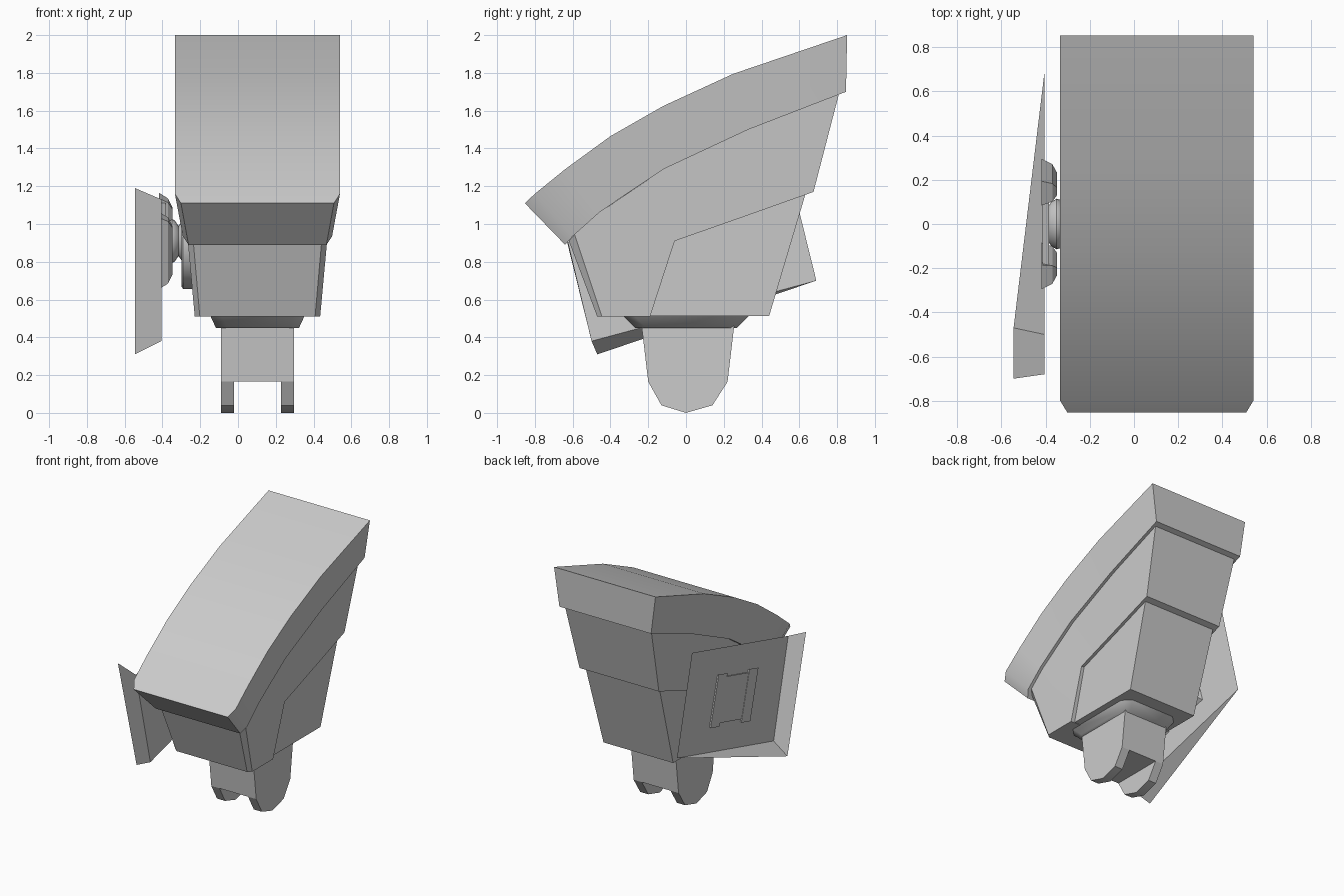
import bpy, bmesh, math
from mathutils import Vector, Matrix

old = bpy.data.objects.get("Cube")
if old:
    bpy.data.objects.remove(old)

grey = bpy.data.materials.new("light_grey")
grey.use_nodes = True
grey.diffuse_color = (0.6, 0.6, 0.6, 1)
grey.node_tree.nodes["Principled BSDF"].inputs["Base Color"].default_value = grey.diffuse_color

CX = 0.103                      # centre line of the housing
CLIP = Vector((0, 0, 0.91))     # centre of the side mount
TILT = Matrix.Rotation(math.radians(15), 4, 'X')


def build(name, verts, faces, angle=30, solid=True):
    """Mesh object from points and faces, smooth below the given angle."""
    mesh = bpy.data.meshes.new(name)
    mesh.from_pydata(verts, [], faces)
    if solid:
        bm = bmesh.new()
        bm.from_mesh(mesh)
        bmesh.ops.recalc_face_normals(bm, faces=bm.faces)
        bm.to_mesh(mesh)
        bm.free()
    mesh.materials.append(grey)
    ob = bpy.data.objects.new(name, mesh)
    bpy.context.collection.objects.link(ob)
    bpy.ops.object.select_all(action='DESELECT')
    ob.select_set(True)
    bpy.context.view_layer.objects.active = ob
    bpy.ops.object.shade_smooth_by_angle(angle=math.radians(angle))
    return ob


def loft(name, rings, angle=30):
    """Closed skin through rings of equal point count."""
    n = len(rings[0])
    faces = [tuple(range(n)), tuple(range((len(rings) - 1) * n, len(rings) * n))]
    for r in range(len(rings) - 1):
        for i in range(n):
            j = (i + 1) % n
            faces.append((r * n + i, r * n + j, r * n + n + j, r * n + n + i))
    return build(name, [p for ring in rings for p in ring], faces, angle)


def housing(name, stations):
    """Tapered shell: each station is top (y, z, half width), bottom (y, z, half width)."""
    rings = [[(CX - a, y, z), (CX + a, y, z), (CX + b, v, w), (CX - b, v, w)]
             for (y, z, a), (v, w, b) in stations]
    return loft(name, rings)


# Curved top cover with chamfered front corners
housing("top_cover", [
    ((-0.853, 1.11, 0.405), (-0.64, 0.89, 0.365)),
    ((-0.80, 1.16, 0.437), (-0.60, 0.935, 0.395)),
    ((-0.64, 1.29, 0.437), (-0.46, 1.06, 0.395)),
    ((-0.40, 1.465, 0.437), (-0.30, 1.17, 0.395)),
    ((-0.12, 1.625, 0.437), (-0.12, 1.29, 0.395)),
    ((0.25, 1.795, 0.437), (0.33, 1.50, 0.395)),
    ((0.853, 2.0, 0.437), (0.847, 1.70, 0.395))])

# Middle housing
housing("middle_housing", [
    ((-0.62, 0.91, 0.34), (-0.47, 0.51, 0.305)),
    ((-0.59, 0.945, 0.372), (-0.445, 0.51, 0.332)),
    ((-0.46, 1.06, 0.372), (-0.19, 0.51, 0.332)),
    ((-0.12, 1.29, 0.372), (-0.06, 0.91, 0.342)),
    ((0.33, 1.50, 0.372), (0.31, 1.04, 0.342)),
    ((0.81, 1.69, 0.372), (0.675, 1.17, 0.342))])

# Recessed lower housing
housing("lower_housing", [
    ((-0.12, 0.96, 0.32), (-0.25, 0.512, 0.30)),
    ((0.645, 1.20, 0.32), (0.44, 0.512, 0.30))])


# Collar with clipped corners
def collar_ring(hx, hy, z, c=0.06):
    return [(CX + x, y, z) for x, y in (
        (-hx + c, -hy), (hx - c, -hy), (hx, -hy + c), (hx, hy - c),
        (hx - c, hy), (-hx + c, hy), (-hx, hy - c), (-hx, -hy + c))]


loft("collar", [collar_ring(0.25, 0.335, 0.515), collar_ring(0.22, 0.27, 0.45)], 50)

# Forked foot: solid block above two rounded lugs
left, right = -0.09, 0.297
lug = [(-0.2, 0.165), (-0.13, 0.04), (0, 0), (0.14, 0.04), (0.22, 0.165)]
block = [(-0.235, 0.46), (-0.2, 0.165), (0.22, 0.165), (0.255, 0.46)]


def slab(name, outline, x0, x1, angle=40):
    return loft(name, [[(x, y, z) for y, z in outline] for x in (x0, x1)], angle)


slab("foot_block", block, left, right)
slab("right_lug", lug, left, left + 0.07)
slab("left_lug", lug, right - 0.07, right)

# Side panel: flat sheet with a front lip and a tapering bottom lip
inner, outer = -0.405, -0.545
build("side_panel", [
    (inner, -0.50, 0.38), (inner, 0.69, 0.70), (inner, 0.505, 1.45), (inner, -0.68, 1.13),
    (outer, -0.47, 0.31), (outer, -0.70, 1.19)],
    [(0, 3, 2, 1), (0, 4, 5, 3), (0, 1, 4)], solid=False)


# Mounting clip behind the panel: thin plate with a raised bar at each end
def tilted(x, y0, y1, hz):
    pts = [(y0, -hz), (y1, -hz), (y1, hz), (y0, hz)]
    return [TILT @ Vector((x, y, z)) + CLIP for y, z in pts]


loft("clip_plate", [tilted(-0.415, -0.2, 0.2, 0.17), tilted(-0.385, -0.2, 0.2, 0.17)])
for label, s in (("front", -1), ("back", 1)):
    loft(label + "_clip_bar", [
        tilted(-0.418, s * 0.14, s * 0.253, 0.196),
        tilted(-0.37, s * 0.15, s * 0.235, 0.17),
        tilted(-0.348, s * 0.17, s * 0.205, 0.13)])


# Turned swivel joint between the clip and the housing
def turned(name, profile, sides=24):
    rings = [[(x, r * math.cos(i * math.tau / sides), CLIP.z + r * math.sin(i * math.tau / sides))
              for i in range(sides)] for x, r in profile]
    return loft(name, rings, 40)


turned("swivel_ball", [(-0.395, 0.07), (-0.375, 0.1), (-0.35, 0.115), (-0.335, 0.11),
                       (-0.315, 0.08), (-0.30, 0.10), (-0.24, 0.11)])
turned("swivel_base", [(-0.30, 0.24), (-0.29, 0.255), (-0.22, 0.255)])
